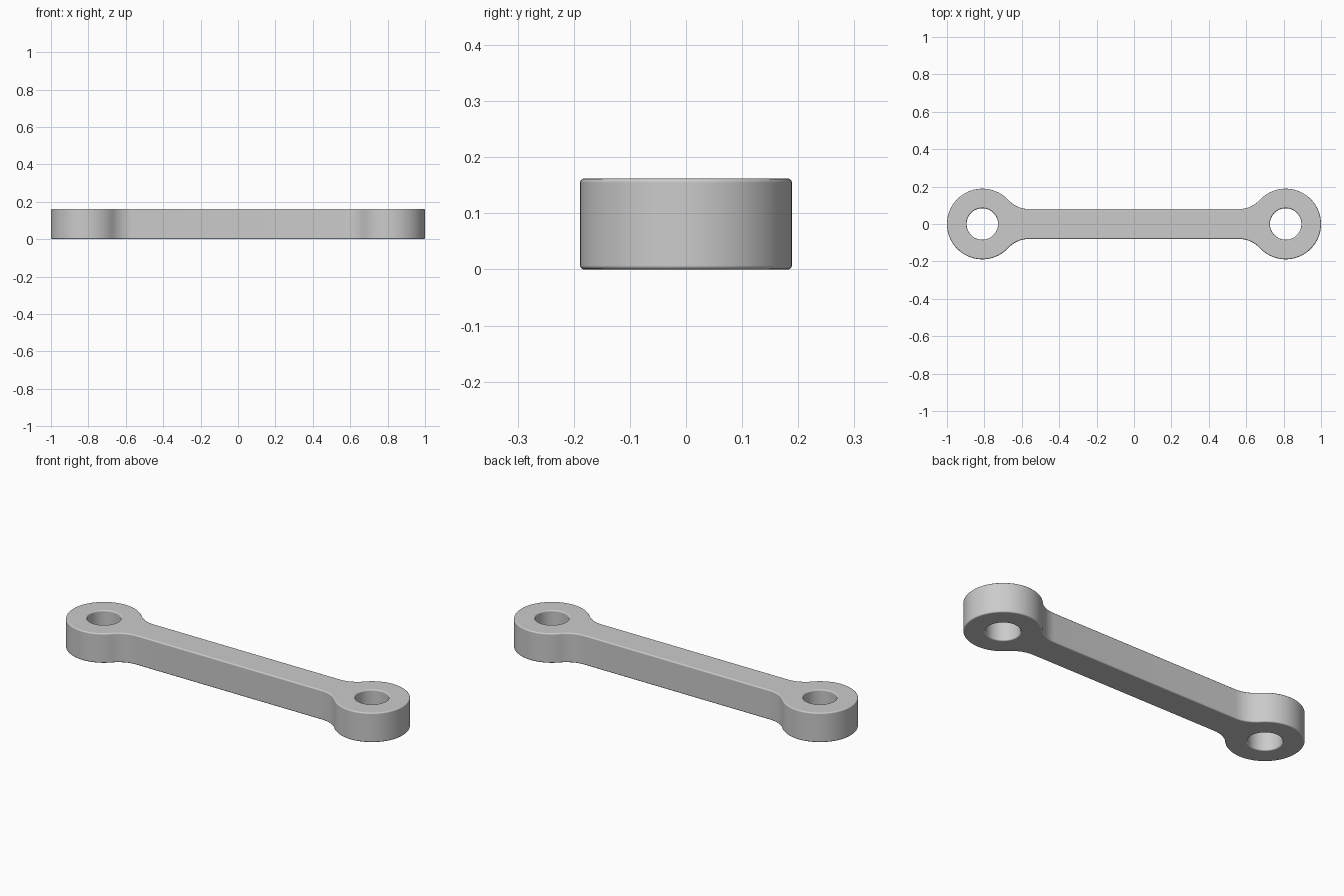
import bpy, bmesh
from math import pi, cos, sin, atan2, sqrt

cube = bpy.data.objects.get("Cube")
if cube:
    bpy.data.objects.remove(cube)

HEIGHT = 0.162
EYE_R, HOLE_R = 0.189, 0.084
EYE_X = 1 - EYE_R
BAR = 0.08        # half width of the shank
FILLET = 0.152    # blend between shank and eye


def arc(cx, cy, r, a0, a1, n):
    return [(cx + r * cos(a0 + (a1 - a0) * i / n),
             cy + r * sin(a0 + (a1 - a0) * i / n)) for i in range(n + 1)]


# Outline of the right-hand end, from the lower shank edge round to the upper
fy = BAR + FILLET
fx = EYE_X - sqrt((EYE_R + FILLET) ** 2 - fy ** 2)
touch = atan2(fy, fx - EYE_X)
lower = arc(fx, -fy, FILLET, pi / 2, pi - touch, 10)
eye = arc(EYE_X, 0, EYE_R, -touch, touch, 56)
upper = [(x, -y) for x, y in reversed(lower)]
end = lower + eye[1:-1] + upper
outline = end + [(-x, -y) for x, y in end]
holes = [arc(s * EYE_X, 0, HOLE_R, 0, 2 * pi, 48)[:-1] for s in (-1, 1)]

# Fill the profile with its two holes and extrude it upward
bm = bmesh.new()
for loop in [outline] + holes:
    verts = [bm.verts.new((x, y, 0)) for x, y in loop]
    for a, b in zip(verts, verts[1:] + verts[:1]):
        bm.edges.new((a, b))
bmesh.ops.triangle_fill(bm, use_beauty=True, use_dissolve=False,
                        edges=bm.edges[:], normal=(0, 0, 1))
top = bmesh.ops.extrude_face_region(bm, geom=bm.faces[:])["geom"]
bmesh.ops.translate(bm, vec=(0, 0, HEIGHT),
                    verts=[v for v in top if isinstance(v, bmesh.types.BMVert)])
bmesh.ops.recalc_face_normals(bm, faces=bm.faces[:])
mesh = bpy.data.meshes.new("connecting_link")
bm.to_mesh(mesh)
bm.free()
mesh.shade_smooth()

link = bpy.data.objects.new("connecting_link", mesh)
bpy.context.collection.objects.link(link)

# Softened rims
bevel = link.modifiers.new("rounded_rims", "BEVEL")
bevel.width = 0.007
bevel.segments = 3
bevel.limit_method = "ANGLE"
bevel.angle_limit = pi / 3
bevel.harden_normals = True

# Plain grey metal
grey = bpy.data.materials.new("plain_grey")
grey.use_nodes = True
color = (0.6, 0.6, 0.6, 1)
grey.diffuse_color = color
grey.node_tree.nodes["Principled BSDF"].inputs["Base Color"].default_value = color
mesh.materials.append(grey)
